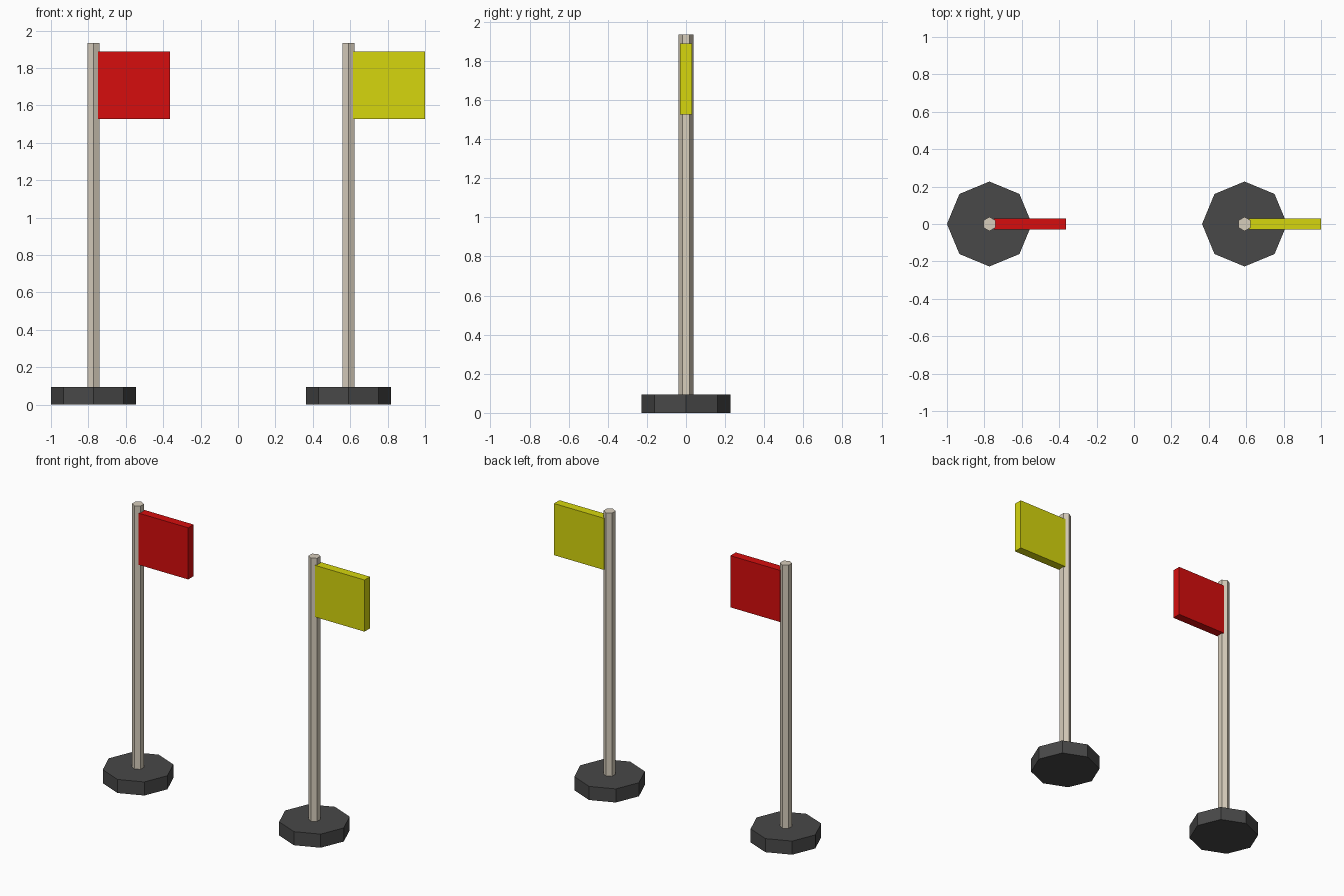
import bpy, math

if "Cube" in bpy.data.objects:
    bpy.data.objects.remove(bpy.data.objects["Cube"])


def material(name, rgb):
    m = bpy.data.materials.new(name)
    m.diffuse_color = (*rgb, 1)
    m.use_nodes = True
    m.node_tree.nodes["Principled BSDF"].inputs["Base Color"].default_value = m.diffuse_color
    return m


DARK = material("dark grey", (0.065, 0.065, 0.065))
BEIGE = material("pale beige", (0.68, 0.61, 0.50))
RED = material("red", (0.67, 0.004, 0.004))
YELLOW = material("yellow", (0.67, 0.67, 0.004))


def prism(name, sides, radius, x, z0, z1, mat):
    # upright prism with a corner pointing along y
    bpy.ops.mesh.primitive_cylinder_add(vertices=sides, radius=radius, depth=z1 - z0,
                                        location=(x, 0, (z0 + z1) / 2))
    ob = bpy.context.object
    ob.name = name
    ob.data.materials.append(mat)


def box(name, x0, x1, y0, y1, z0, z1, mat):
    bpy.ops.mesh.primitive_cube_add(size=1, location=((x0 + x1) / 2, (y0 + y1) / 2, (z0 + z1) / 2))
    ob = bpy.context.object
    ob.name = name
    ob.scale = (x1 - x0, y1 - y0, z1 - z0)
    bpy.ops.object.transform_apply(location=False, rotation=False, scale=True)
    ob.data.materials.append(mat)


# Two matching flag stands: octagonal foot, hexagonal pole, thick flag
for side, x, colour in (("left", -0.773, RED), ("right", 0.591, YELLOW)):
    prism(side + "_base", 8, 0.227, x, 0, 0.095, DARK)
    prism(side + "_pole", 6, 0.038, x, 0.09, 1.935, BEIGE)
    box(side + "_flag", x + 0.024, x + 0.409, -0.03, 0.03, 1.527, 1.888, colour)
